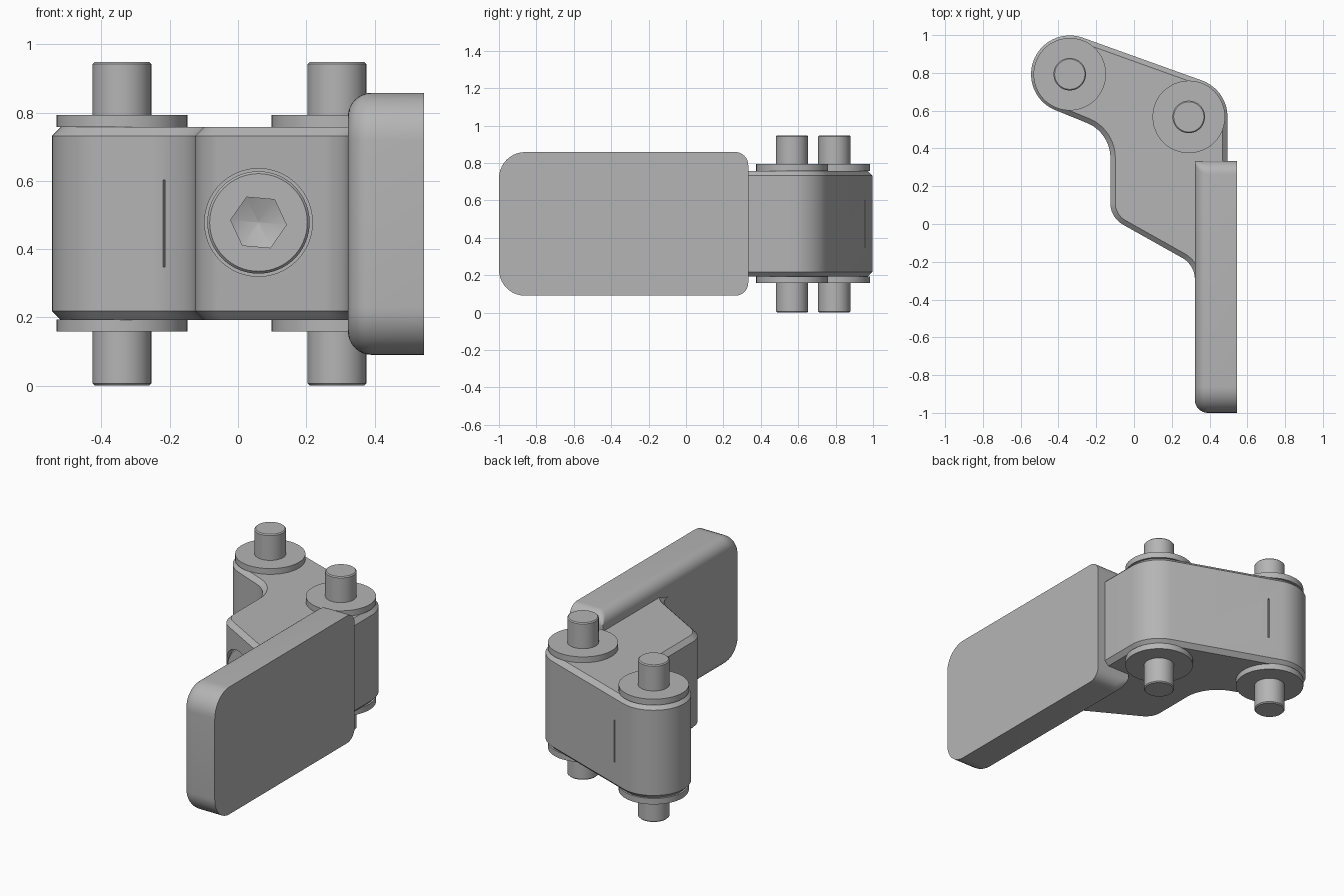
import bpy, bmesh, math
from mathutils import Matrix, Vector

if "Cube" in bpy.data.objects:
    bpy.data.objects.remove(bpy.data.objects["Cube"])

steel = bpy.data.materials.new("grey steel")
steel.diffuse_color = (0.46, 0.46, 0.46, 1)
steel.use_nodes = True
steel.node_tree.nodes["Principled BSDF"].inputs["Base Color"].default_value = steel.diffuse_color
PIN_A, PIN_B = (-0.34, 0.793), (0.29, 0.567)
MID = 0.475


def arc(c, r, a0, a1, n=16):
    return [(c[0] + r * math.cos(math.radians(a0 + (a1 - a0) * i / n)),
             c[1] + r * math.sin(math.radians(a0 + (a1 - a0) * i / n))) for i in range(n + 1)]


def finish(name, bm):
    bmesh.ops.recalc_face_normals(bm, faces=bm.faces)
    me = bpy.data.meshes.new(name)
    bm.to_mesh(me)
    bm.free()
    me.materials.append(steel)
    ob = bpy.data.objects.new(name, me)
    bpy.context.collection.objects.link(ob)
    return ob


def activate(ob):
    bpy.ops.object.select_all(action='DESELECT')
    ob.select_set(True)
    bpy.context.view_layer.objects.active = ob


def smooth(ob):
    activate(ob)
    bpy.ops.object.shade_smooth_by_angle(angle=math.radians(30))


def loft(name, rings):
    """Skin closed rings of 3D points and cap both ends."""
    bm = bmesh.new()
    vs = [[bm.verts.new(p) for p in ring] for ring in rings]
    n = len(vs[0])
    for a, b in zip(vs, vs[1:]):
        for i in range(n):
            bm.faces.new((a[i], a[(i + 1) % n], b[(i + 1) % n], b[i]))
    bm.faces.new(vs[0])
    bm.faces.new(vs[-1])
    return finish(name, bm)


def turned(name, xy, profile, n=48):
    """Vertical turned part from (radius, z) pairs."""
    return loft(name, [[(x, y, z) for x, y in arc(xy, r, 0, 360, n)[:-1]] for r, z in profile])


def cut(ob, cutter):
    mod = ob.modifiers.new("cut", 'BOOLEAN')
    mod.object, mod.solver = cutter, 'EXACT'
    activate(ob)
    bpy.ops.object.modifier_apply(modifier=mod.name)
    bpy.data.objects.remove(cutter)


# Link body: one outline with chamfered top and bottom rims
outline = (arc(PIN_A, 0.205, 70.3, 250, 32)
           + arc((-0.325, 0.35), 0.2, 70, 0)
           + arc((0.005, 0.11), 0.13, 180, 241)
           + arc((0.192, -0.293), 0.13, 61, 0)
           + [(0.45, -0.293), (0.495, 0.2)]
           + arc(PIN_B, 0.205, 0, 70.3))
body = loft("link_body", [[(x, y, z) for x, y in outline] for z in (0.192, 0.758)])
bm = bmesh.new()
bm.from_mesh(body.data)
rim = [e for e in bm.edges if abs(e.verts[0].co.z - e.verts[1].co.z) < 1e-5]
bmesh.ops.bevel(bm, geom=rim, offset=0.026, segments=1, affect='EDGES', profile=0.5)
bm.to_mesh(body.data)
bm.free()


# Counterbore for the bolt and the two narrow slits
def along_y(name, profile, n=64):
    return loft(name, [[(x, y, z) for x, z in arc((0.06, 0.478), r, 0, 360, n)[:-1]]
                       for r, y in profile])


def slit(at, angle):
    bm = bmesh.new()
    bmesh.ops.create_cube(bm, size=1, matrix=Matrix.Translation(at)
                          @ Matrix.Rotation(math.radians(angle), 4, 'Z')
                          @ Matrix.Diagonal((0.008, 0.03, 0.255, 1)))
    return finish("slit_cutter", bm)


cut(body, along_y("bore_cutter", [(0.158, -0.4), (0.158, 0.12)]))
cut(body, slit((-0.195, 0.957, MID), -19.7))
cut(body, slit((-0.217, 0.518, MID), -33))
smooth(body)

# Socket bolt with a hexagonal recess ending in a cone
bolt = along_y("socket_bolt", [(0.15, 0.13), (0.15, 0.028), (0.143, 0.02)])
hexagon = [arc((0.06, 0.478), r, -5, 355, 6)[:-1] for r in (0.082, 0.082, 0.001)]
cut(bolt, loft("hex_cutter", [[(x, y, z) for x, z in ring]
                              for ring, y in zip(hexagon, (-0.05, 0.075, 0.11))]))
smooth(bolt)

# Pins and washers
for tag, xy in (("left", PIN_A), ("right", PIN_B)):
    smooth(turned(tag + "_pin", xy, [(0.08, 0), (0.086, 0.006), (0.086, 0.942), (0.08, 0.948)]))
    for side, z in (("lower", 0.158), ("upper", 0.757)):
        smooth(turned(f"{tag}_{side}_washer", xy, [(0.192, z), (0.192, z + 0.036)]))


# Pad plate: rounded slab, its inner face edge rolled over on all but the back
def slab_ring(x, d):
    y0, y1, z0, z1 = -1 + d, 0.333, 0.09 + d, 0.858 - d
    f, b = 0.14 - d, max(0.07 - d, 0.003)
    pts = (arc((y0 + f, z0 + f), f, 180, 270, 10) + arc((y1 - b, z0 + b), b, 270, 360, 10)
           + arc((y1 - b, z1 - b), b, 0, 90, 10) + arc((y0 + f, z1 - f), f, 90, 180, 10))
    return [(x, y, z) for y, z in pts]


R = 0.07
rolled = [(0.322 + R * (1 - math.sin(t)), R * (1 - math.cos(t)))
          for t in (math.pi / 2 * i / 8 for i in range(9))]
smooth(loft("pad_plate", [slab_ring(0.545, 0)] + [slab_ring(x, d) for x, d in rolled]))
